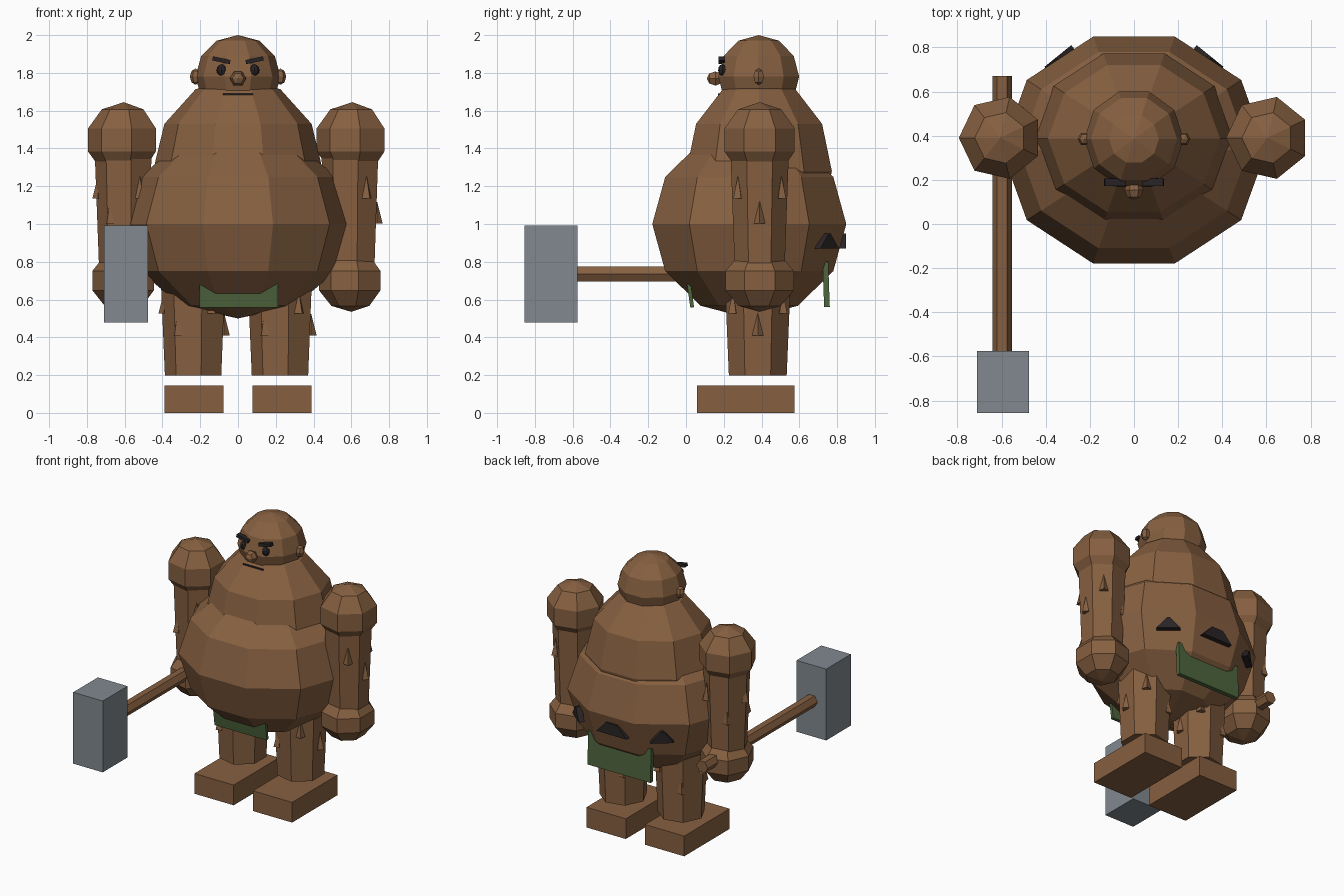
import bpy
import bmesh
from math import sin, cos, pi, radians
from mathutils import Matrix, Vector

if "Cube" in bpy.data.objects:
    bpy.data.objects.remove(bpy.data.objects["Cube"], do_unlink=True)


def material(name, color):
    mat = bpy.data.materials.new(name)
    mat.use_nodes = True
    mat.diffuse_color = (*color, 1)
    mat.node_tree.nodes["Principled BSDF"].inputs["Base Color"].default_value = (*color, 1)
    return mat


SKIN = material("brown skin", (0.24, 0.117, 0.052))
STEEL = material("grey steel", (0.22, 0.25, 0.28))
CLOTH = material("green cloth", (0.075, 0.13, 0.047))
DARK = material("near black", (0.022, 0.017, 0.018))


def finish(bm, name, mat):
    bmesh.ops.recalc_face_normals(bm, faces=bm.faces[:])
    mesh = bpy.data.meshes.new(name)
    bm.to_mesh(mesh)
    bm.free()
    mesh.materials.append(mat)
    obj = bpy.data.objects.new(name, mesh)
    bpy.context.collection.objects.link(obj)
    return obj


def lathe(name, profile, sides, center, mat=SKIN, scale=(1, 1, 1), start=pi, rot=None):
    """Faceted solid of revolution around z; profile runs from bottom to top."""
    bm = bmesh.new()
    rings = []
    for r, z in profile:
        angles = [start + 2 * pi * i / sides for i in range(sides)]
        rings.append([bm.verts.new((r * cos(a), r * sin(a), z)) for a in angles])
    for low, high in zip(rings, rings[1:]):
        for i in range(sides):
            j = (i + 1) % sides
            bm.faces.new((low[i], low[j], high[j], high[i]))
    bm.faces.new(rings[0])
    bm.faces.new(rings[-1])
    bmesh.ops.remove_doubles(bm, verts=bm.verts[:], dist=1e-5)
    turn = rot if rot else Matrix()
    bm.transform(Matrix.Translation(center) @ turn @ Matrix.Diagonal((*scale, 1)))
    return finish(bm, name, mat)


def ball(name, center, scale, sides, rows, mat=SKIN, rot=None):
    steps = [pi * k / rows for k in range(rows + 1)]
    profile = [(sin(t), -cos(t)) for t in steps]
    return lathe(name, profile, sides, center, mat, scale, rot=rot)


def box(name, center, size, mat=SKIN, rot=None):
    bm = bmesh.new()
    bmesh.ops.create_cube(bm, size=1)
    turn = rot if rot else Matrix()
    bm.transform(Matrix.Translation(center) @ turn @ Matrix.Diagonal((*size, 1)))
    return finish(bm, name, mat)


def limb(name, x, y, bottom, top):
    """Tapered seven-sided limb with small pointed bumps; ends are (radius, z)."""
    lathe(name, [bottom, top], 7, (x, y, 0))
    for k, degrees in enumerate((-125, -55, 0, 55, 125, 180)):
        t = 0.45 + 0.2 * (k % 2)
        r = (bottom[0] + (top[0] - bottom[0]) * t) * 0.93
        z = bottom[1] + (top[1] - bottom[1]) * t
        a = radians(degrees)
        lathe(f"{name}_bump_{k + 1}", [(0.03, -0.05), (0, 0.07)], 4,
              (x + r * cos(a), y + r * sin(a), z), start=a)


# Torso and head
ball("belly", (0, 0.335, 1.0), (0.6, 0.54, 0.5), 10, 6)
ball("chest", (0, 0.387, 1.28), (0.45, 0.405, 0.5), 10, 6)
ball("head", (0, 0.385, 1.78), (0.225, 0.225, 0.22), 10, 6)

# Face
ball("nose", (0, 0.155, 1.77), (0.043, 0.043, 0.045), 6, 4, rot=Matrix.Rotation(pi / 2, 4, "X"))
box("mouth", (0, 0.2, 1.688), (0.16, 0.06, 0.008), DARK)

# Paired parts
for side, s in (("left", 1), ("right", -1)):
    ball(f"{side}_ear", (s * 0.225, 0.385, 1.78), (0.03, 0.032, 0.043), 6, 4)
    ball(f"{side}_eye", (s * 0.087, 0.192, 1.815), (0.027, 0.022, 0.03), 8, 6, DARK)
    box(f"{side}_eyebrow", (s * 0.088, 0.19, 1.867), (0.095, 0.034, 0.022), DARK,
        Matrix.Rotation(-s * radians(-12), 4, "Y").inverted())
    ball(f"{side}_shoulder", (s * 0.605, 0.39, 1.445), (0.198, 0.2, 0.2), 7, 5)
    limb(f"{side}_arm", s * 0.6, 0.39, (0.135, 0.75), (0.16, 1.42))
    ball(f"{side}_hand", (s * 0.6, 0.39, 0.7), (0.18, 0.195, 0.165), 7, 5)
    limb(f"{side}_leg", s * 0.23, 0.38, (0.157, 0.197), (0.182, 0.78))
    box(f"{side}_foot", (s * 0.232, 0.317, 0.0725), (0.312, 0.515, 0.145))

# Loincloth panels
box("front_loincloth", (0.005, 0.022, 0.635), (0.415, 0.02, 0.155), CLOTH,
    Matrix.Rotation(radians(8), 4, "X"))
box("back_loincloth", (0, 0.742, 0.68), (0.5, 0.03, 0.24), CLOTH,
    Matrix.Rotation(radians(2), 4, "X"))


# Dark patches on the lower back, one on each rear facet of the belly
def patch(name, angle, reach, half, tip):
    bm = bmesh.new()
    outline = ((-half, 0.87), (half, 0.87), (tip, 0.95), (-tip, 0.95))
    face = bm.faces.new([bm.verts.new((reach, w, z)) for w, z in outline])
    new = bmesh.ops.extrude_face_region(bm, geom=[face])["geom"]
    bmesh.ops.translate(bm, vec=Vector((-0.04, 0, 0)),
                        verts=[v for v in new if isinstance(v, bmesh.types.BMVert)])
    bm.transform(Matrix.Translation((0, 0.335, 0)) @ Matrix.Rotation(angle, 4, "Z"))
    finish(bm, name, DARK)


patch("middle_back_patch", radians(90), 0.512, 0.12, 0.045)
patch("left_back_patch", radians(51), 0.548, 0.078, 0.008)
patch("right_back_patch", radians(129), 0.548, 0.078, 0.008)

# Hammer held in the right hand
lathe("hammer_handle", [(0.045, -0.67), (0.045, 0.62)], 6, (-0.597, 0, 0.735),
      rot=Matrix.Rotation(pi / 2, 4, "X"))
box("hammer_head", (-0.593, -0.715, 0.735), (0.235, 0.28, 0.512), STEEL)
